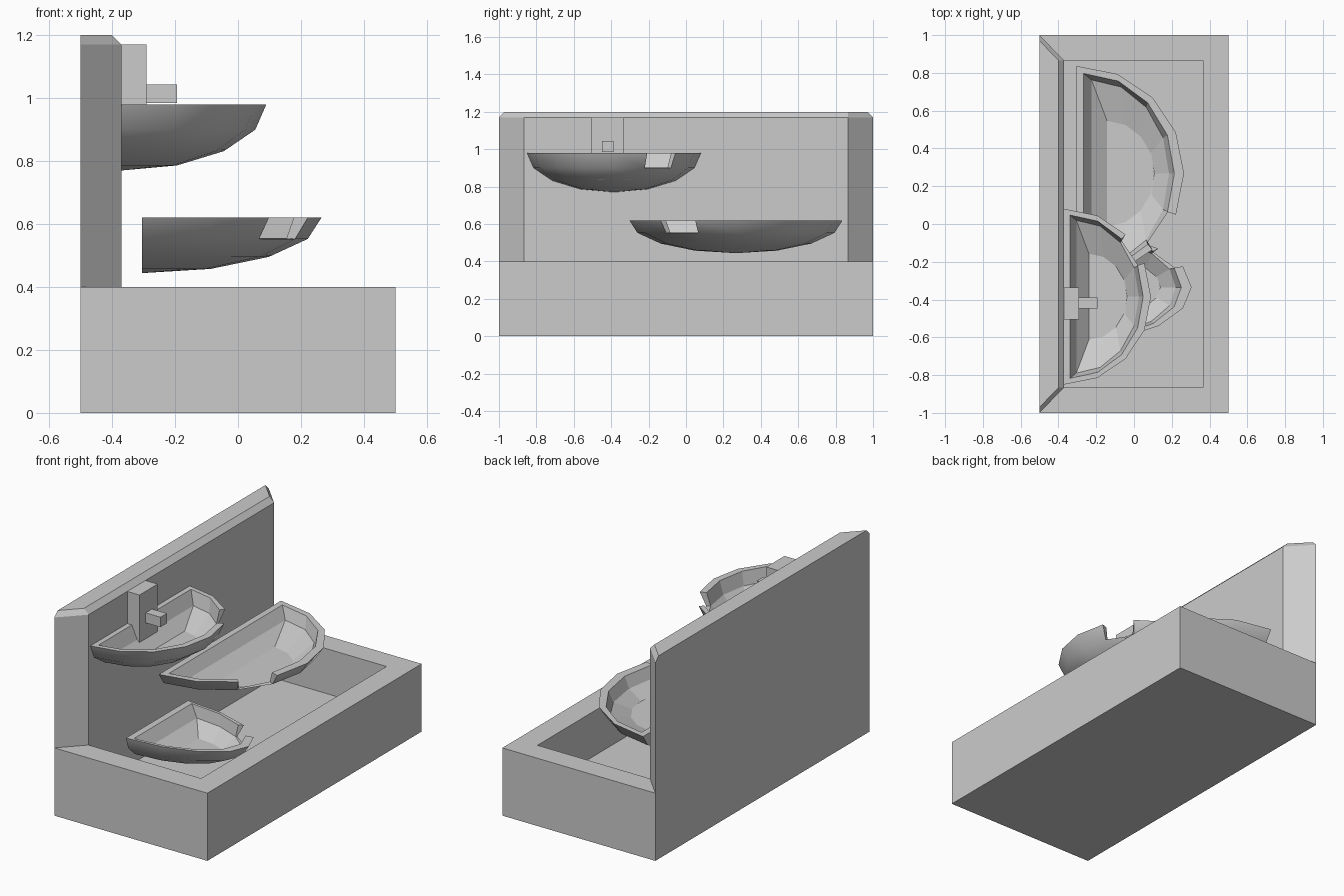
import bpy, bmesh
from math import radians, sin, cos

if "Cube" in bpy.data.objects:
    bpy.data.objects.remove(bpy.data.objects["Cube"])


def finish(bm, name):
    bmesh.ops.recalc_face_normals(bm, faces=bm.faces)
    mesh = bpy.data.meshes.new(name)
    bm.to_mesh(mesh)
    bm.free()
    obj = bpy.data.objects.new(name, mesh)
    bpy.context.collection.objects.link(obj)
    return obj


def loft(name, rings):
    """Closed solid through a stack of four-point rings."""
    bm = bmesh.new()
    vs = [[bm.verts.new(p) for p in r] for r in rings]
    for a, b in zip(vs, vs[1:]):
        for i in range(4):
            j = (i + 1) % 4
            bm.faces.new((a[i], a[j], b[j], b[i]))
    bm.faces.new(vs[0])
    bm.faces.new(vs[-1])
    return finish(bm, name)


def quad(x0, x1, y0, y1, z):
    return [(x0, y0, z), (x1, y0, z), (x1, y1, z), (x0, y1, z)]


def trapezoid(xb, yb, xf, yf, z):
    return [(xb, -yb, z), (xf, -yf, z), (xf, yf, z), (xb, yb, z)]


def bowl(name, x, y, z, rx, ry, rz, side):
    """Half bowl with its flat side at x, its rim at z and a pouring notch."""
    bm = bmesh.new()

    def ring(back, r, w, d):
        out = []
        for i in range(-4, 5):
            a = radians(22.5 * i)
            out.append(bm.verts.new((x + rx * (back + (r - back) * cos(a)),
                                     y + ry * w * sin(a), z - rz * d)))
        return out

    # outer quarter ellipsoid, then the inner rim, step and floor
    outer = []
    for k in range(4):
        a = radians(22.5 * k)
        outer.append(ring(0, cos(a), cos(a), sin(a)))
    pole = bm.verts.new((x, y, z - rz))
    inner = [ring(.065, .91, .93, 0), ring(.14, .86, .87, .37), ring(.285, .725, .49, .68)]
    notch = 5 if side > 0 else 2
    smooth = set()

    def band(a, b, skip=None):
        return [bm.faces.new((a[i], a[i + 1], b[i + 1], b[i])) for i in range(8) if i != skip]

    for k in range(3):
        smooth.update(band(outer[k], outer[k + 1], notch if k == 0 else None))
    for i in range(8):
        smooth.add(bm.faces.new((outer[3][i], outer[3][i + 1], pole)))
    band(outer[0], inner[0], notch)
    band(inner[0], inner[1], notch)
    band(inner[1], inner[2])
    bm.faces.new(inner[2])

    # flat back: outside, rim and inner slopes
    bm.faces.new([r[0] for r in outer] + [pole] + [r[-1] for r in reversed(outer)])
    for a, b in ((outer[0], inner[0]), (inner[0], inner[1]), (inner[1], inner[2])):
        bm.faces.new((a[0], a[-1], b[-1], b[0]))

    # notch sill and cheeks
    n = notch
    bm.faces.new((outer[1][n], outer[1][n + 1], inner[1][n + 1], inner[1][n]))
    for i in (n, n + 1):
        bm.faces.new((outer[0][i], outer[1][i], inner[1][i], inner[0][i]))

    for f in smooth:
        f.smooth = True
    for e in bm.edges:
        e.smooth = all(f in smooth for f in e.link_faces)
    return finish(bm, name)


# basin with a sunken pool
loft("basin", [quad(-.5, .5, -1, 1, 0), quad(-.5, .5, -1, 1, .4),
               quad(-.37, .365, -.865, .865, .4), quad(-.37, .365, -.865, .865, .135)])

# back wall with splayed ends and a chamfered top
loft("back_wall", [trapezoid(-.5, 1, -.37, .865, .4), trapezoid(-.5, 1, -.37, .865, 1.17),
                   trapezoid(-.5, .97, -.4, .866, 1.2)])

# three cascading half bowls
bowl("upper_bowl", -.37, -.385, .98, .46, .465, .21, 1)
bowl("middle_bowl", -.305, .267, .62, .57, .57, .176, -1)
bowl("lower_bowl", -.295, -.335, .37, .60, .29, .18, 1)

# water spout
loft("spout_block", [quad(-.37, -.29, -.505, -.335, .89), quad(-.37, -.29, -.505, -.335, 1.17)])
loft("spout", [quad(-.29, -.193, -.448, -.388, .984), quad(-.29, -.193, -.448, -.388, 1.043)])
